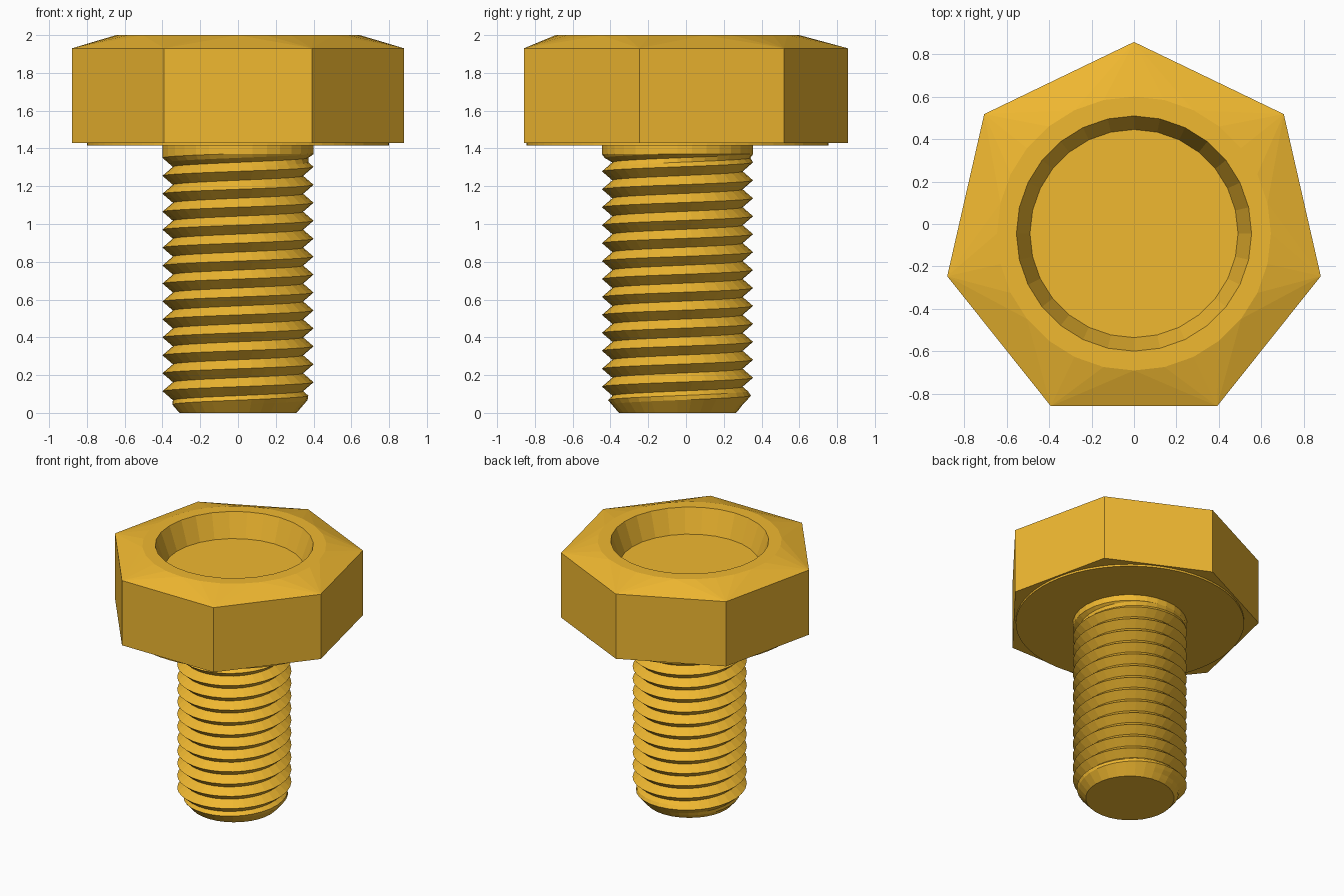
import bpy, bmesh
from math import sin, cos, pi

if "Cube" in bpy.data.objects:
    bpy.data.objects.remove(bpy.data.objects["Cube"])

CY = -0.045          # axis of the bolt in y
SIDES, SEG = 7, 28   # head sides, segments of the head's round edges

gold = bpy.data.materials.new("gold")
gold.diffuse_color = (0.87, 0.48, 0.03, 1)
gold.use_nodes = True
gold.node_tree.nodes["Principled BSDF"].inputs["Base Color"].default_value = gold.diffuse_color


def finish(name, bm):
    bmesh.ops.remove_doubles(bm, verts=bm.verts, dist=1e-5)
    bmesh.ops.recalc_face_normals(bm, faces=bm.faces)
    mesh = bpy.data.meshes.new(name)
    bm.to_mesh(mesh)
    bm.free()
    mesh.materials.append(gold)
    obj = bpy.data.objects.new(name, mesh)
    obj.location.y = CY
    bpy.context.collection.objects.link(obj)
    return obj


def ring(bm, n, r, z):
    return [bm.verts.new((r * cos(pi / 2 + 2 * pi * i / n),
                          r * sin(pi / 2 + 2 * pi * i / n), z)) for i in range(n)]


def bridge(bm, a, b):
    n = len(a)
    for i in range(n):
        j = (i + 1) % n
        bm.faces.new((a[i], a[j], b[j], b[i]))


# Seven-sided head: chamfered to a round top with a tapered recess
bm = bmesh.new()
low = ring(bm, SIDES, 0.9025, 1.43)
high = ring(bm, SIDES, 0.9025, 1.93)
rim = ring(bm, SEG, 0.645, 2.0)
lip = ring(bm, SEG, 0.554, 2.0)
floor = ring(bm, SEG, 0.49, 1.82)
bm.faces.new(low)
bridge(bm, low, high)
per = SEG // SIDES
for k in range(SIDES):
    a, b = high[k], high[(k + 1) % SIDES]
    arc = [rim[(per * k + i) % SEG] for i in range(per + 1)]
    bm.faces.new((a, b, arc[per // 2]))
    for i in range(per):
        bm.faces.new((a if i < per // 2 else b, arc[i + 1], arc[i]))
bridge(bm, rim, lip)
bridge(bm, lip, floor)
bm.faces.new(floor)
finish("head", bm)

# Thin round bearing face below the head
bm = bmesh.new()
bottom, top = ring(bm, 64, 0.80, 1.415), ring(bm, 64, 0.80, 1.44)
bm.faces.new(bottom)
bridge(bm, bottom, top)
bm.faces.new(top)
finish("washer_face", bm)

# Threaded shank: helical grid with V grooves, tip chamfer and thread runout
PITCH, RADIUS, DEPTH, TOP = 0.095, 0.40, 0.055, 1.37
COLS, PER_TURN = 32, 4
START = 0.0675 - 2 * PITCH


def thread_radius(j, z):
    groove = abs((j % PER_TURN) - PER_TURN / 2) / (PER_TURN / 2)   # 1 at crest
    fade = min(1, max(0, (TOP - z) / 0.04))
    return min(RADIUS - DEPTH * (1 - groove) * fade, 0.31 + 0.86 * z)


bm = bmesh.new()
rows = int((TOP - START) / PITCH * PER_TURN) + 6
grid = []
for j in range(rows):
    line = []
    for i in range(COLS + 1):
        ang = 2 * pi * i / COLS
        z = START + PITCH * (j / PER_TURN + i / COLS)
        z = min(TOP, max(0, z))
        r = thread_radius(j, z)
        line.append(bm.verts.new((r * cos(ang), r * sin(ang), z)))
    grid.append(line)
for j in range(rows - 1):
    for i in range(COLS):
        quad = (grid[j][i], grid[j][i + 1], grid[j + 1][i + 1], grid[j + 1][i])
        if max(v.co.z for v in quad) > 0 and min(v.co.z for v in quad) < TOP:
            bm.faces.new(quad)
bmesh.ops.remove_doubles(bm, verts=bm.verts, dist=1e-5)
bmesh.ops.delete(bm, geom=[v for v in bm.verts if not v.link_faces], context='VERTS')
# plain collar up to the head, and the flat tip
upper = [e for e in bm.edges if all(v.co.z > TOP - 1e-5 for v in e.verts)]
new = bmesh.ops.extrude_edge_only(bm, edges=upper)["geom"]
for v in new:
    if isinstance(v, bmesh.types.BMVert):
        v.co.z = 1.42
tip = [e for e in bm.edges if all(v.co.z < 1e-5 for v in e.verts)]
bmesh.ops.contextual_create(bm, geom=tip)
finish("threaded_shank", bm)
